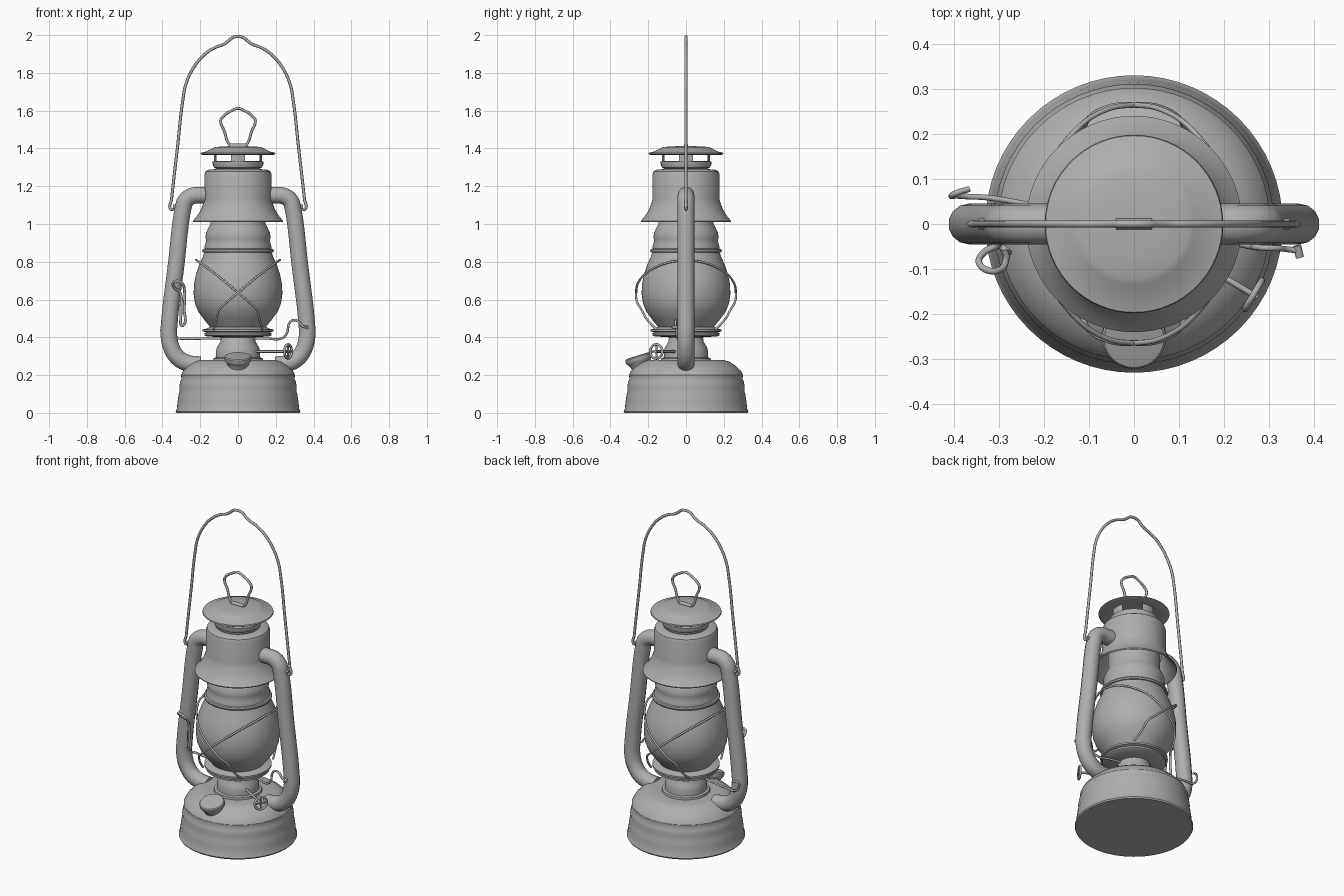
import bpy, bmesh
from math import pi, sin, cos
from mathutils import Vector, Matrix

metal = bpy.data.materials.new('dark_grey_metal')
metal.diffuse_color = (.43, .43, .43, 1)


def lathe(name, profile, a0=0.0, sweep=2 * pi, steps=64, angle=0.6):
    """Spin an (r, z) profile around z."""
    bm = bmesh.new()
    rot = Matrix.Rotation(a0, 3, 'Z')
    vs = [bm.verts.new(rot @ Vector((r, 0, z))) for r, z in profile]
    es = [bm.edges.new(p) for p in zip(vs, vs[1:])]
    bmesh.ops.spin(bm, geom=vs + es, axis=(0, 0, 1), cent=(0, 0, 0),
                   angle=sweep, steps=steps)
    bmesh.ops.remove_doubles(bm, verts=bm.verts, dist=1e-5)
    bmesh.ops.recalc_face_normals(bm, faces=bm.faces)
    me = bpy.data.meshes.new(name)
    bm.to_mesh(me)
    bm.free()
    me.materials.append(metal)
    ob = bpy.data.objects.new(name, me)
    bpy.context.collection.objects.link(ob)
    bpy.ops.object.select_all(action='DESELECT')
    ob.select_set(True)
    bpy.context.view_layer.objects.active = ob
    bpy.ops.object.shade_smooth_by_angle(angle=angle)
    return ob


def wire(name, pts, r=0.008, cyclic=False, handle='AUTO', res=6, sides=2):
    """Round tube through points."""
    cu = bpy.data.curves.new(name, 'CURVE')
    cu.dimensions = '3D'
    cu.bevel_depth = r
    cu.bevel_resolution = sides
    cu.resolution_u = res
    cu.use_fill_caps = True
    cu.materials.append(metal)
    sp = cu.splines.new('BEZIER')
    sp.bezier_points.add(len(pts) - 1)
    for bp, p in zip(sp.bezier_points, pts):
        bp.co = p
        bp.handle_left_type = bp.handle_right_type = handle
    sp.use_cyclic_u = cyclic
    ob = bpy.data.objects.new(name, cu)
    bpy.context.collection.objects.link(ob)
    return ob


# Fuel tank
lathe('tank', [(0, .002), (.316, 0), (.326, 0), (.33, .008),
               (.324, .02), (.32, .06), (.314, .1), (.309, .115), (.311, .14), (.306, .165),
               (.299, .18), (.302, .2), (.29, .223), (.262, .25), (.232, .27), (.2, .28),
               (.13, .276), (0, .276)])

# Burner neck and globe plate
lathe('burner', [(.135, .27), (.132, .288), (.118, .292), (.117, .32), (.112, .345),
                 (.094, .375), (.088, .41)])
lathe('globe_plate', [(0, .40), (.088, .40), (.165, .405), (.178, .412), (.178, .422),
                      (.17, .427), (.188, .432), (.188, .442), (.165, .446),
                      (.15, .455), (0, .455)])

# Glass globe
lathe('globe', [(.14, .445), (.152, .46), (.18, .495), (.21, .535), (.228, .58),
                (.235, .63), (.233, .68), (.222, .735), (.205, .785), (.187, .825),
                (.176, .855)])

# Chimney collar above the globe
lathe('globe_collar', [(.16, .852), (.187, .85), (.19, .858), (.187, .866), (.178, .869),
                       (.175, .89), (.168, .91), (.172, .925), (.17, .95), (.155, .985),
                       (.146, 1.0), (.145, 1.1), (.145, 1.2)])

# Flared hood with an inner skin
lathe('hood', [(.145, 1.2), (.168, 1.2), (.172, 1.1), (.2, 1.05), (.232, 1.012), (.238, 1.01),
               (.24, 1.016), (.218, 1.04), (.197, 1.075), (.183, 1.11), (.178, 1.13),
               (.178, 1.262), (.172, 1.278), (.158, 1.287), (.125, 1.29)])

# Vent neck, posts and cap
lathe('vent_neck', [(.11, 1.28), (.112, 1.292), (.128, 1.3), (.134, 1.315), (.134, 1.33),
                    (.122, 1.333), (.118, 1.31)])
for i in range(4):
    lathe(f'vent_post_{i + 1}', [(.119, 1.32), (.126, 1.32), (.126, 1.38), (.119, 1.38),
                                 (.119, 1.32)], i * pi / 2 - .3, .6, 8)
lathe('cap', [(0, 1.385), (.13, 1.373), (.19, 1.366), (.198, 1.37), (.196, 1.377),
              (.165, 1.385), (.135, 1.402), (.12, 1.408), (.05, 1.412), (0, 1.413)])

# Finial loop with its bracket
wire('finial_loop', [(-.035, 0, 1.412), (-.052, 0, 1.43), (-.072, 0, 1.49), (-.092, 0, 1.545),
                     (-.085, 0, 1.562), (-.03, 0, 1.602), (0, 0, 1.612), (.03, 0, 1.602),
                     (.085, 0, 1.562), (.092, 0, 1.545), (.072, 0, 1.49), (.052, 0, 1.43),
                     (.035, 0, 1.412)], .0075)
wire('finial_bracket', [(-.04, 0, 1.415), (.04, 0, 1.415)], .012)

# Carrying handle
half = [(.34, 1.078), (.357, 1.08), (.352, 1.13), (.32, 1.41), (.29, 1.67), (.276, 1.74), (.24, 1.82),
        (.18, 1.895), (.12, 1.935), (.075, 1.952), (.052, 1.968), (.028, 1.987)]
path = ([(-x, 0, z) for x, z in half] + [(0, 0, 1.992)]
        + [(x, 0, z) for x, z in reversed(half)])
wire('carrying_handle', path)

# Side air tubes and handle lugs
tube = [(.13, 1.15), (.2, 1.152), (.245, 1.147), (.278, 1.122), (.291, 1.08), (.328, .78),
        (.364, .47), (.366, .41), (.350, .34), (.31, .285), (.26, .262), (.2, .255)]
for s, side in ((-1, 'left'), (1, 'right')):
    wire(f'{side}_air_tube', [(s * x, 0, z) for x, z in tube], .045, res=8, sides=5)
    wire(f'{side}_handle_lug', [(s * .3, 0, 1.09), (s * .345, 0, 1.09)], .012)

# Crossed guard wires, front and back
arc = [(.222, 0, .81), (.2, .10, .795), (.137, .2, .748), (.07, .25, .695), (0, .264, .637),
       (-.06, .258, .585), (-.1, .235, .545), (-.112, .21, .5), (-.13, .155, .44)]
for sy, face in ((-1, 'front'), (1, 'back')):
    for sx, side in ((-1, 'left'), (1, 'right')):
        wire(f'{face}_{side}_guard_wire', [(sx * x, sy * y, z) for x, y, z in arc], .006)

# Globe lifting crank
wire('lift_crank', [(-.365, .078, .45), (-.40, .066, .455), (-.385, .062, .40), (-.32, .058, .394),
                    (-.15, .025, .394), (0, 0, .394), (.15, -.025, .394), (.235, -.045, .396),
                    (.258, -.05, .42), (.272, -.052, .475), (.29, -.053, .49),
                    (.315, -.054, .487), (.34, -.056, .46), (.368, -.06, .452)], .0065)
wire('crank_tip', [(.362, -.048, .455), (.368, -.074, .45)], .009)

# Lifting lever beside the left tube
wire('lift_lever', [(-.305, -.045, .465), (-.288, -.055, .465), (-.285, -.065, .55),
                    (-.284, -.08, .65), (-.295, -.1, .685), (-.32, -.104, .698),
                    (-.342, -.09, .69), (-.335, -.065, .66), (-.308, -.05, .64),
                    (-.302, -.045, .55), (-.305, -.045, .465)], .0075)

# Wick knob: shaft, ring and spokes
axis = Vector((.86, -.51, 0)).normalized()
flat = Vector((.51, .86, 0)).normalized()
hub = axis * .308 + Vector((0, 0, .325))
wire('wick_shaft', [axis * .08 + Vector((0, 0, .325)), hub + axis * .01], .007)
rim = [hub + .037 * (cos(a) * flat + sin(a) * Vector((0, 0, 1)))
       for a in [k * pi / 4 for k in range(8)]]
wire('wick_knob_rim', rim, .007, cyclic=True)
for k in range(2):
    wire(f'wick_knob_spoke_{k + 1}', [rim[2 * k], rim[2 * k + 4]], .005)

# Tilted filler cap
filler = lathe('filler_cap', [(0, -.065), (.05, -.065), (.052, -.03), (.06, -.01), (.068, 0),
                              (.071, .006), (.071, .022), (.066, .028), (.05, .03), (0, .03)],
               steps=40)
filler.location = (0, -.247, .275)
filler.rotation_euler = (.3, 0, 0)
